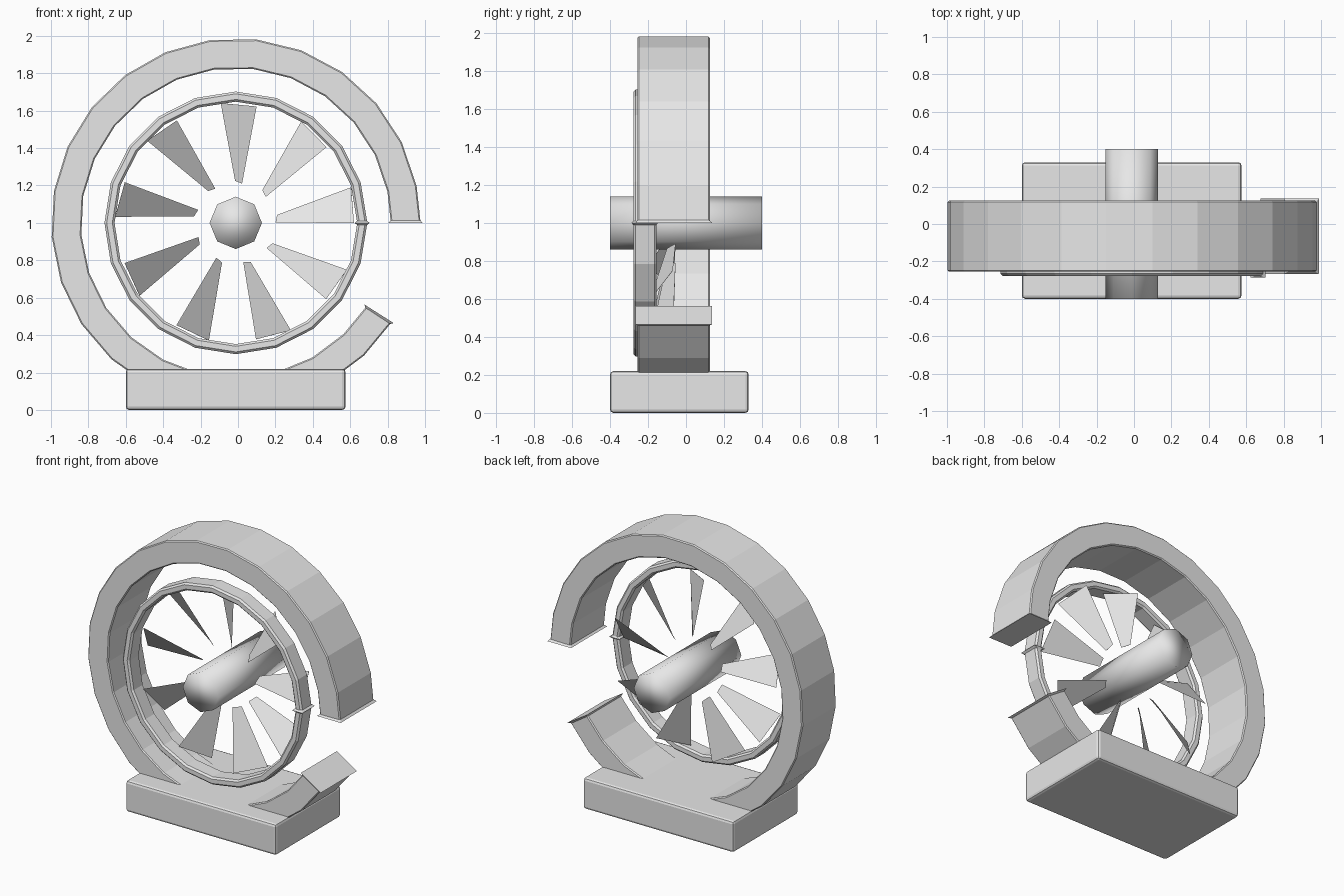
import bpy, bmesh, math

if "Cube" in bpy.data.objects:
    bpy.data.objects.remove(bpy.data.objects["Cube"])

grey = bpy.data.materials.new("light grey")
grey.diffuse_color = (0.8, 0.8, 0.8, 1)
grey.use_nodes = True
grey.node_tree.nodes["Principled BSDF"].inputs["Base Color"].default_value = grey.diffuse_color
CX, CZ = -0.012, 1.0      # shared axis of rings, hub and blades


def finish(name, bm):
    bmesh.ops.recalc_face_normals(bm, faces=bm.faces)
    me = bpy.data.meshes.new(name)
    bm.to_mesh(me)
    bm.free()
    ob = bpy.data.objects.new(name, me)
    me.materials.append(grey)
    bpy.context.collection.objects.link(ob)
    return ob


def polar(r, deg, y):
    a = math.radians(deg)
    return (CX + r * math.cos(a), y, CZ + r * math.sin(a))


def section(ri, ro, y0, y1, c):
    """Rectangle with chamfered corners as (radius, y) points."""
    return [(ri + c, y0), (ro - c, y0), (ro, y0 + c), (ro, y1 - c),
            (ro - c, y1), (ri + c, y1), (ri, y1 - c), (ri, y0 + c)]


def sweep(name, stations, closed=False):
    """Skin a list of (angle, section) stations around the axis."""
    bm = bmesh.new()
    rows = [[bm.verts.new(polar(r, a, y)) for r, y in s] for a, s in stations]
    n = len(rows[0])
    pairs = list(zip(rows, rows[1:]))
    if closed:
        pairs.append((rows[-1], rows[0]))
    else:
        bm.faces.new(rows[0])
        bm.faces.new(rows[-1])
    for p, q in pairs:
        for i in range(n):
            j = (i + 1) % n
            bm.faces.new((p[i], p[j], q[j], q[i]))
    return finish(name, bm)


# Base block with softened edges
bm = bmesh.new()
bmesh.ops.create_cube(bm, size=1)
for v in bm.verts:
    v.co = (v.co.x * 1.175 - 0.0125, v.co.y * 0.73 - 0.035, (v.co.z + 0.5) * 0.22)
bmesh.ops.bevel(bm, geom=bm.edges[:], offset=0.018, segments=2, profile=0.5, affect='EDGES')
finish("base", bm)

# Open outer ring with a thin flared lip at both ends
body = section(0.828, 0.987, -0.255, 0.125, 0.007)
lip = section(0.815, 1.0, -0.266, 0.137, 0.001)
END = 327.6
stations = [(0, lip), (0.8, body)]
stations += [(11.6 + 14.4 * k, body) for k in range(22)]
stations += [(END - 0.8, body), (END, lip)]
sweep("outer_ring", stations)

# Closed front ring with a thin joint collar
body = section(0.648, 0.702, -0.277, -0.155, 0.012)
collar = section(0.636, 0.716, -0.287, -0.148, 0.001)
sweep("front_ring", [(0, collar), (0.9, body)] + [(18 * k, body) for k in range(1, 20)]
      + [(359.1, body)], closed=True)

# Smooth hub cylinder
bm = bmesh.new()
ends = [[bm.verts.new(polar(0.14, 45 * k, y)) for k in range(8)] for y in (-0.4, 0.4)]
for e in ends:
    bm.faces.new(e)
for k in range(8):
    j = (k + 1) % 8
    bm.faces.new((ends[0][k], ends[0][j], ends[1][j], ends[1][k]))
for f in bm.faces:
    f.smooth = True
finish("hub", bm)

# Nine tilted blades: (radius, angle, y) corners of one, repeated around the axis
corners = [(0.225, 90.8, -0.055), (0.213, 81, -0.10), (0.632, 80, -0.19), (0.645, 97, -0.07)]
bm = bmesh.new()
for k in range(9):
    front, back = ([bm.verts.new(polar(r, a + 40 * k + s, y + s * 0.002)) for r, a, y in corners]
                   for s in (-0.15, 0.15))
    bm.faces.new(front)
    bm.faces.new(back)
    for i in range(4):
        j = (i + 1) % 4
        bm.faces.new((front[i], front[j], back[j], back[i]))
finish("blades", bm)
